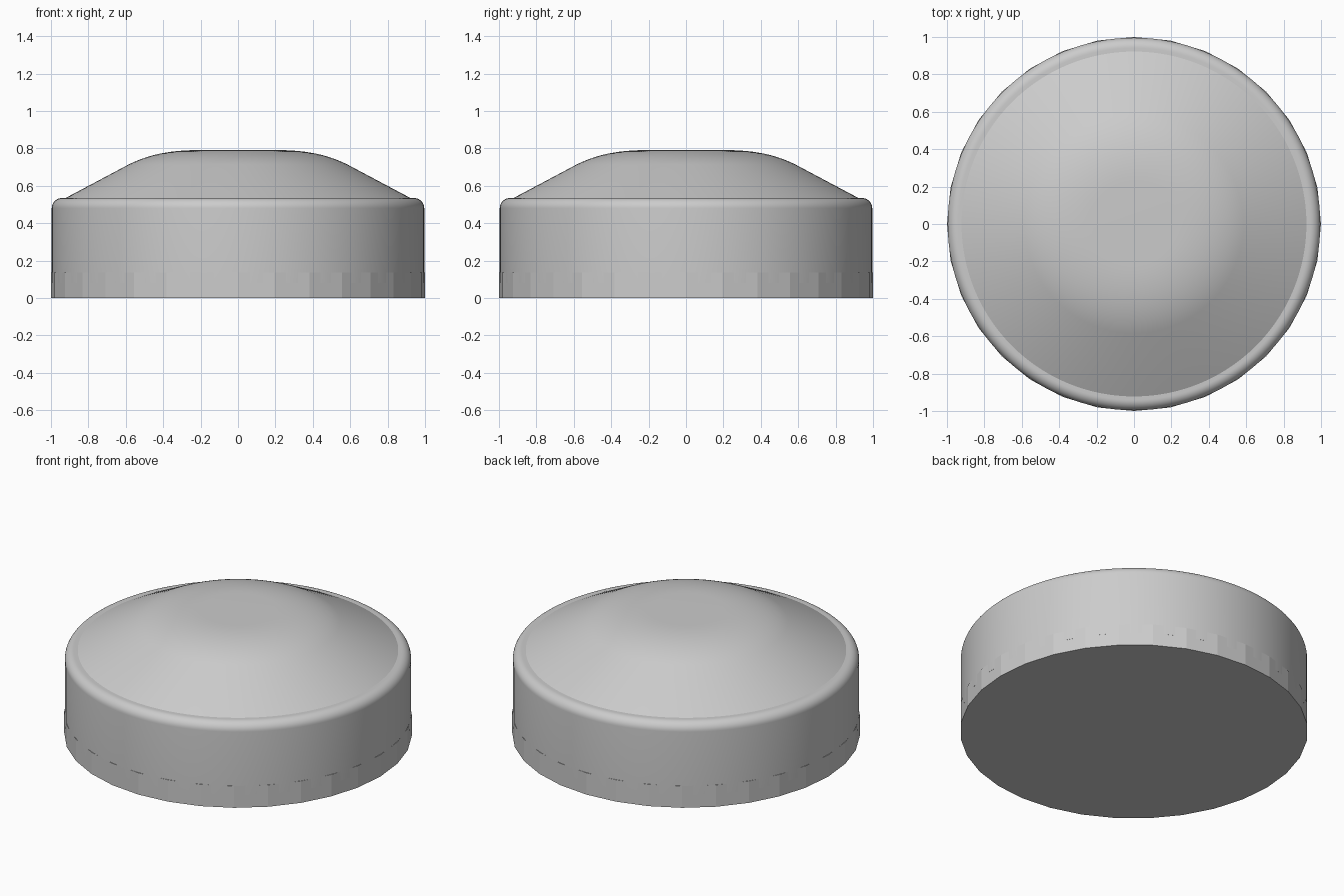
import bpy, bmesh, math

if "Cube" in bpy.data.objects:
    bpy.data.objects.remove(bpy.data.objects["Cube"])


def lathe(name, profile, segments, smooth):
    """Revolve an (r, z) profile, bottom to top, and cap both ends."""
    bm = bmesh.new()
    rings = []
    for r, z in profile:
        ring = []
        for i in range(segments):
            a = 2 * math.pi * i / segments
            ring.append(bm.verts.new((r * math.cos(a), r * math.sin(a), z)))
        rings.append(ring)
    for low, high in zip(rings, rings[1:]):
        for i in range(segments):
            j = (i + 1) % segments
            bm.faces.new((low[i], low[j], high[j], high[i]))
    bm.faces.new(rings[0][::-1])
    bm.faces.new(rings[-1])
    mesh = bpy.data.meshes.new(name)
    bm.to_mesh(mesh)
    bm.free()
    obj = bpy.data.objects.new(name, mesh)
    bpy.context.collection.objects.link(obj)
    if smooth:
        bpy.ops.object.select_all(action='DESELECT')
        obj.select_set(True)
        bpy.context.view_layer.objects.active = obj
        bpy.ops.object.shade_smooth_by_angle(angle=math.radians(25))
    return obj


# Faceted base ring
lathe("base", [(1, 0), (1, 0.138)], 32, False)

# Round body with a filleted top rim
R, top, fillet = 0.996, 0.535, 0.055
rim = [(R - fillet + fillet * math.cos(math.radians(t)),
        top - fillet + fillet * math.sin(math.radians(t))) for t in range(0, 91, 10)]
lathe("body", [(R, 0.08)] + rim + [(0.90, top)], 128, True)

# Domed top: straight cone, rounded shoulder, flat crown
p0, p1, p2 = (0.585, 0.714), (0.435, 0.791), (0.22, 0.791)
shoulder = []
for k in range(13):
    t = k / 12
    shoulder.append(tuple((1 - t) ** 2 * a + 2 * t * (1 - t) * b + t * t * c
                          for a, b, c in zip(p0, p1, p2)))
lathe("dome", [(0.94, 0.525), (0.922, 0.535)] + shoulder, 128, True)
